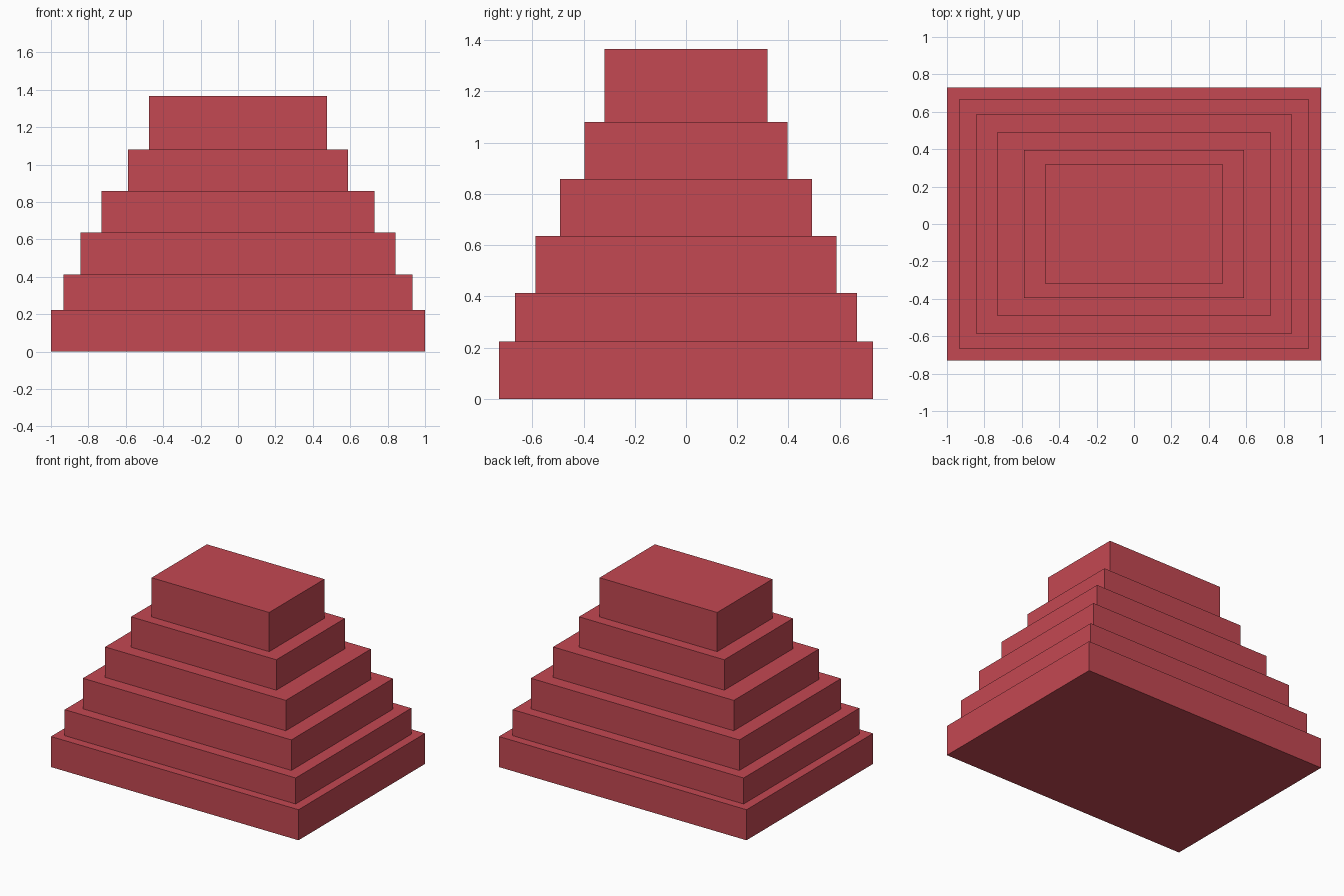
import bpy

cube = bpy.data.objects.get("Cube")
if cube:
    bpy.data.objects.remove(cube, do_unlink=True)

# Single red material
red = bpy.data.materials.new("brick_red")
red.use_nodes = True
colour = (0.55, 0.065, 0.085, 1)
red.diffuse_color = colour
red.node_tree.nodes["Principled BSDF"].inputs["Base Color"].default_value = colour


def add_tier(name, half_x, half_y, bottom, top):
    """Add one box-shaped step between two heights."""
    bpy.ops.mesh.primitive_cube_add(size=2, location=(0, 0, (bottom + top) / 2))
    tier = bpy.context.object
    tier.name = name
    tier.scale = (half_x, half_y, (top - bottom) / 2)
    bpy.ops.object.transform_apply(location=False, rotation=False, scale=True)
    tier.data.materials.append(red)


# Stacked tiers: name, half width, half depth, top height
tiers = [
    ("base_tier", 1.0, 0.73, 0.223),
    ("second_tier", 0.933, 0.667, 0.413),
    ("third_tier", 0.842, 0.587, 0.636),
    ("fourth_tier", 0.73, 0.491, 0.858),
    ("fifth_tier", 0.587, 0.396, 1.08),
    ("top_tier", 0.475, 0.319, 1.366),
]
height = 0
for name, half_x, half_y, top in tiers:
    add_tier(name, half_x, half_y, height, top)
    height = top
